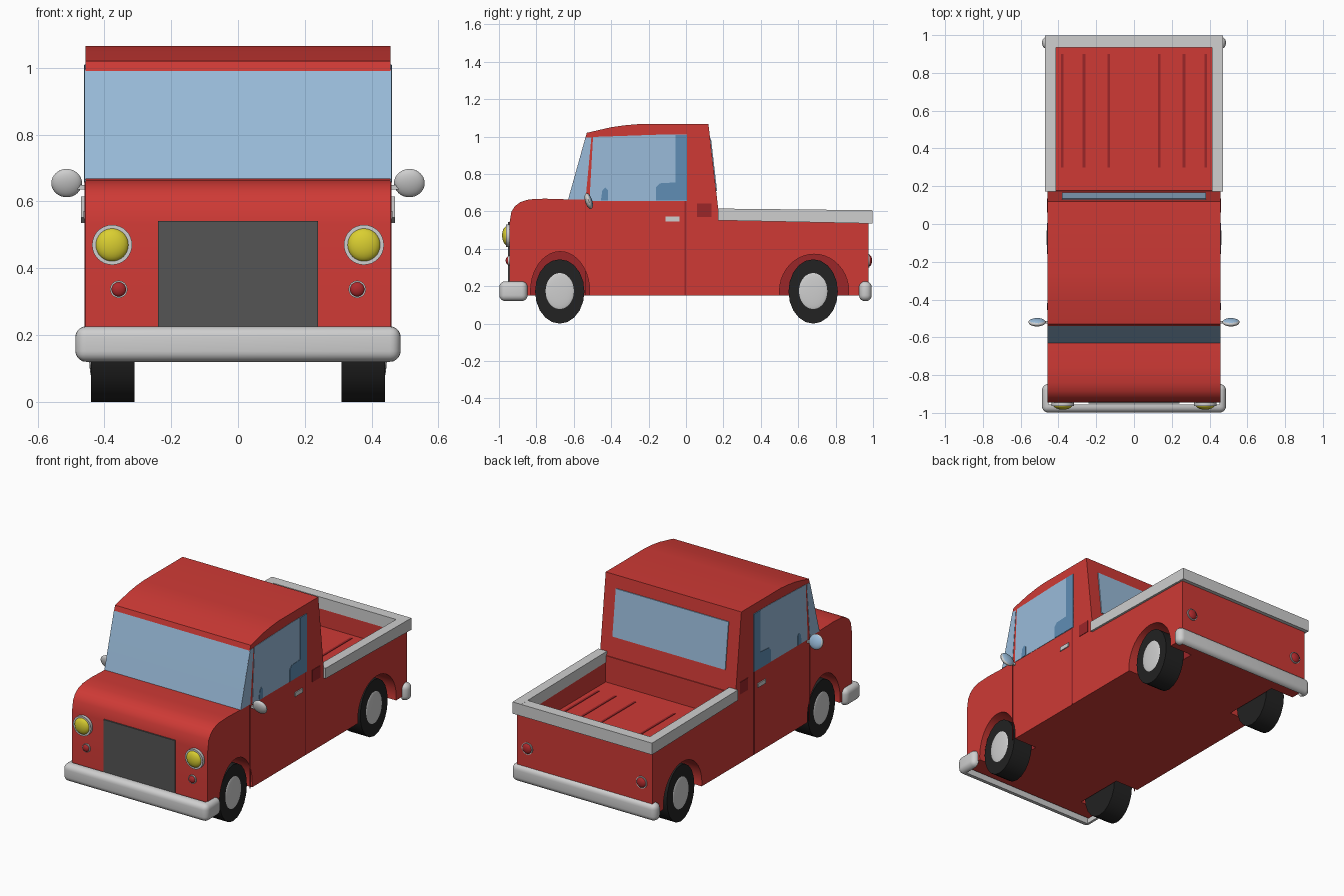
import bpy, bmesh, math
from mathutils import Matrix, Vector

cube = bpy.data.objects.get("Cube")
if cube:
    bpy.data.objects.remove(cube, do_unlink=True)


def material(name, r, g, b):
    m = bpy.data.materials.new(name)
    m.use_nodes = True
    m.diffuse_color = (r, g, b, 1)
    m.node_tree.nodes["Principled BSDF"].inputs["Base Color"].default_value = (r, g, b, 1)
    return m


RED = material("body red", .62, .042, .036)
DARK = material("dark red", .33, .019, .022)
GLASS = material("window blue", .32, .50, .70)
SHADE = material("seat blue", .115, .27, .46)
METAL = material("light metal", .62, .62, .62)
GRILLE = material("grille grey", .09, .09, .09)
TYRE = material("tyre black", .016, .016, .016)
YELLOW = material("lamp yellow", .70, .62, .03)
LAMP = material("lamp red", .42, .022, .025)


def finish(name, bm, *mats):
    """Turn a bmesh into a shaded object."""
    bmesh.ops.recalc_face_normals(bm, faces=bm.faces)
    me = bpy.data.meshes.new(name)
    bm.to_mesh(me)
    bm.free()
    for m in mats:
        me.materials.append(m)
    me.shade_smooth()
    me.set_sharp_from_angle(angle=math.radians(32))
    ob = bpy.data.objects.new(name, me)
    bpy.context.scene.collection.objects.link(ob)
    return ob


def prism(name, pts, x0, x1, *mats):
    """Extrude a (y, z) outline along x."""
    bm = bmesh.new()
    face = bm.faces.new([bm.verts.new((x0, y, z)) for y, z in pts])
    ext = bmesh.ops.extrude_face_region(bm, geom=[face])
    verts = [v for v in ext["geom"] if isinstance(v, bmesh.types.BMVert)]
    bmesh.ops.translate(bm, verts=verts, vec=(x1 - x0, 0, 0))
    return finish(name, bm, *mats)


def rect(y0, y1, z0, z1):
    return [(y0, z0), (y1, z0), (y1, z1), (y0, z1)]


def box(name, x0, x1, y0, y1, z0, z1, *mats):
    return prism(name, rect(y0, y1, z0, z1), x0, x1, *mats)


def ellipsoid(name, loc, size, mat, rot=0):
    bm = bmesh.new()
    mtx = Matrix.Translation(loc) @ Matrix.Rotation(rot, 4, 'X') @ Matrix.Diagonal((*size, 1))
    bmesh.ops.create_uvsphere(bm, u_segments=24, v_segments=16, radius=1, matrix=mtx)
    return finish(name, bm, mat)


def disc(name, loc, axis, size, depth, mat, sides=24):
    """Cylinder along x or y, with separate radii across it."""
    bm = bmesh.new()
    turn = Matrix.Rotation(math.pi / 2, 4, 'Y' if axis == 'X' else 'X')
    scale = (depth, *size) if axis == 'X' else (size[0], depth, size[1])
    bmesh.ops.create_cone(bm, cap_ends=True, segments=sides, radius1=1, radius2=1, depth=1,
                          matrix=Matrix.Translation(loc) @ Matrix.Diagonal((*scale, 1)) @ turn)
    return finish(name, bm, mat)


def apply_modifiers(ob):
    dg = bpy.context.evaluated_depsgraph_get()
    me = bpy.data.meshes.new_from_object(ob.evaluated_get(dg))
    ob.modifiers.clear()
    ob.data = me
    me.shade_smooth()
    me.set_sharp_from_angle(angle=math.radians(32))


def cut(ob, *cutters):
    for c in cutters:
        mod = ob.modifiers.new("cut", 'BOOLEAN')
        mod.operation, mod.solver, mod.object = 'DIFFERENCE', 'EXACT', c
    apply_modifiers(ob)
    for c in cutters:
        bpy.data.objects.remove(c, do_unlink=True)


W = .457
FLOOR = .43
WHEELS = (("front", -.675, -.673, .158, .212), ("rear", .68, .685, .185, .198))

# Body: one side outline with hood, cab and bed
outline = [(-.945, .15), (-.945, .53), (-.934, .597), (-.915, .628), (-.885, .65), (-.84, .664),
           (-.757, .668), (-.63, .664), (-.539, .99), (-.53, 1.02), (-.40, 1.05), (-.33, 1.06),
           (-.26, 1.066), (.12, 1.066), (.175, .59), (.975, .575), (.975, .15)]
body = prism("body", outline, -W, W, RED, DARK, GLASS)
cutters = [box("bed_cutter", -.415, .415, .18, .935, FLOOR, .9, RED)]
for label, _, y, ry, rz in WHEELS:
    for s in (1, -1):
        cutters.append(disc("arch_cutter", (s * .45, y, .173), 'X', (ry, rz), .3, RED, 40))
cut(body, *cutters)
for p in body.data.polygons:
    c, n = p.center, p.normal
    if n.y < -.8 and n.z > .1 and .75 < c.z < .9:
        p.material_index = 2                      # windscreen
    elif abs(c.x) < .31 and abs(n.x) > .9 and c.z < .4:
        p.material_index = 1                      # wheel well walls

# Bed rim: rails along both sides and the tail
for s, side in ((1, "left"), (-1, "right")):
    prism("bed_rail_" + side, [(.172, .552), (.997, .535), (.997, .606), (.172, .615)],
          s * .412, s * .47, METAL)
box("tail_rail", -.469, .469, .934, .998, .535, .606, METAL)

# Bed floor grooves
for x in (.133, .265, .38):
    for s in (1, -1):
        box("floor_groove", s * x - .007, s * x + .007, .3, .9, FLOOR - .003, FLOOR + .003, DARK)


# Rear window on the sloping cab wall
def wall(z):
    return .12 + (1.066 - z) * .055 / .476


prism("rear_window", [(wall(.71), .71), (wall(.71) + .005, .71),
                      (wall(.99) + .005, .99), (wall(.99), .99)], -.38, .38, GLASS)

# Side details
for s, side in ((1, "left"), (-1, "right")):
    def plate(name, pts, mat, top=.004):
        prism(name + "_" + side, pts, s * (W - .003), s * (W + top), mat)

    plate("quarter_glass", [(-.63, .664), (-.537, .664), (-.506, .995), (-.537, .995)], GLASS, .002)
    plate("door_window", [(-.516, .656), (.005, .656), (.005, 1.01), (-.15, 1.01), (-.497, .998)],
          GLASS, .002)
    plate("seat_shape", [(-.16, .657), (.005, .657), (.005, 1.009), (-.057, 1.009), (-.057, .755),
                         (-.14, .75), (-.16, .73)], SHADE)
    plate("wheel_shape", [(-.455, .657), (-.418, .657), (-.418, .715), (-.432, .728), (-.448, .71)],
          SHADE)
    plate("door_rear_seam", rect(-.009, .001, .152, .656), DARK, .002)
    plate("door_front_seam", rect(-.54, -.536, .152, .66), DARK, .002)
    plate("fuel_flap", rect(.06, .135, .57, .643), DARK, .003)
    plate("door_handle", rect(-.11, -.035, .547, .572), METAL, .006)

    # Door mirror with a glass back
    mirror = ellipsoid("mirror_" + side, (s * .513, -.52, .655), (.046, .019, .044), METAL, .3)
    mirror.data.materials.append(GLASS)
    for p in mirror.data.polygons:
        p.material_index = int(p.center.y + .3 * (p.center.z - .655) > -.512)
    box("mirror_arm_" + side, s * .45, s * .48, -.527, -.513, .636, .65, METAL)

    # Lamps
    disc("headlight_ring", (s * .377, -.95, .47), 'Y', (.06, .06), .026, METAL, 32)
    ellipsoid("headlight_" + side, (s * .377, -.958, .47), (.05, .025, .05), YELLOW)
    disc("signal_ring", (s * .357, -.947, .337), 'Y', (.026, .026), .012, METAL)
    ellipsoid("signal_" + side, (s * .357, -.95, .337), (.022, .014, .022), LAMP)
    disc("tail_ring", (s * .385, .976, .337), 'Y', (.036, .036), .01, METAL)
    ellipsoid("tail_lamp_" + side, (s * .385, .978, .337), (.031, .017, .031), LAMP)

    # Wheels, taller than long
    for label, y, *_ in WHEELS:
        disc(f"{label}_{side}_tyre", (s * .375, y, .172), 'X', (.132, .172), .13, TYRE, 20)
        ellipsoid(f"{label}_{side}_hub", (s * .438, y, .174), (.009, .078, .099), METAL)

# Grille
box("grille", -.24, .24, -.951, -.94, .2, .542, GRILLE)

# Wrap-around bumpers, rounded outside and hollow inside
for label, y0, y1, i0, i1 in (("front", -.998, -.847, -.955, -.7), ("rear", .925, .993, .8, .968)):
    bumper = box(label + "_bumper", -.487, .487, y0, y1, .12, .226, METAL)
    bev = bumper.modifiers.new("round", 'BEVEL')
    bev.width, bev.segments = .032, 5
    apply_modifiers(bumper)
    cut(bumper, box("bumper_cutter", -.452, .452, i0, i1, 0, .4, METAL))
